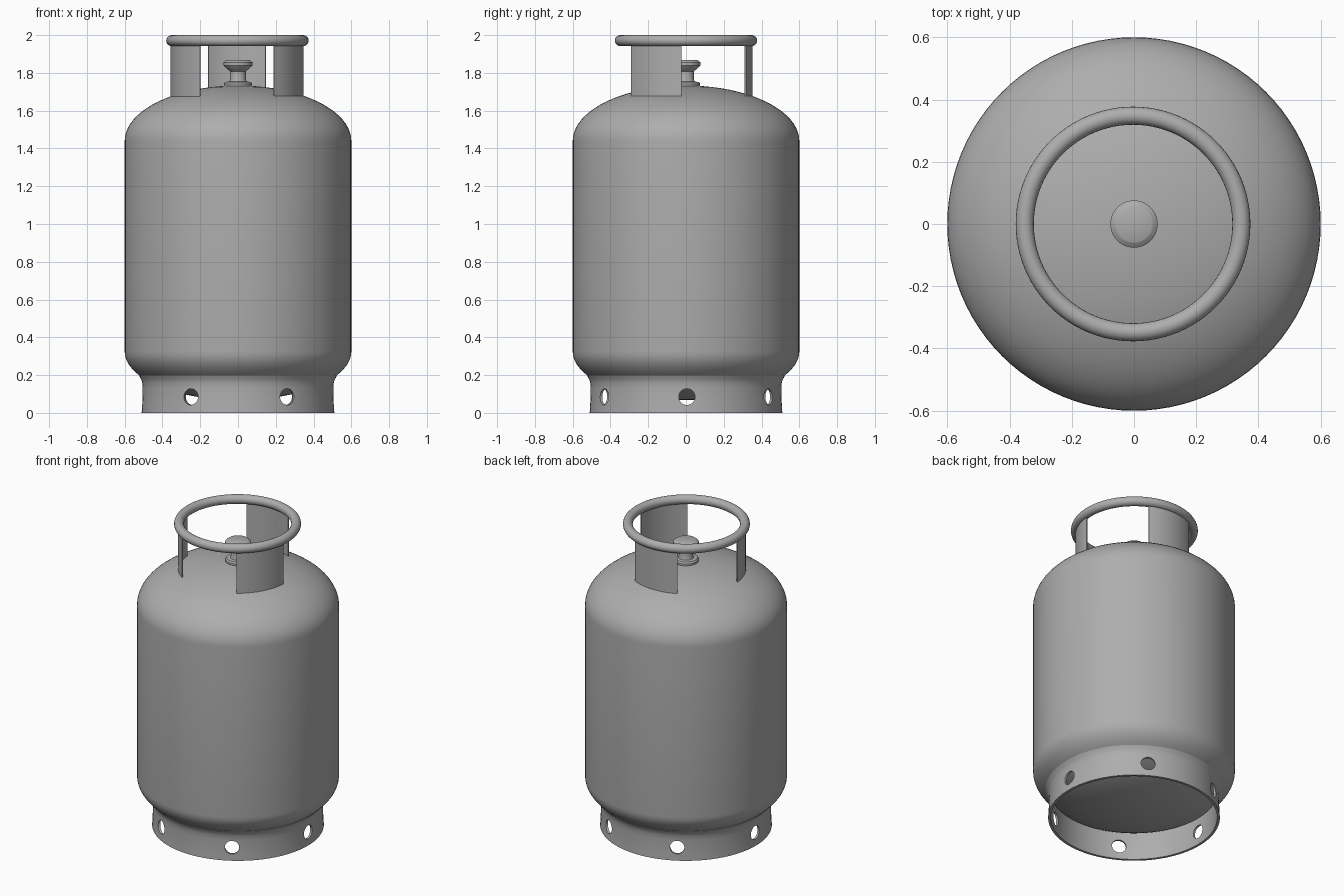
import bpy, bmesh
from math import sin, cos, pi, radians
from mathutils import Matrix, Vector

if "Cube" in bpy.data.objects:
    bpy.data.objects.remove(bpy.data.objects["Cube"])

# Mid-dark grey paint
paint = bpy.data.materials.new("grey_paint")
paint.diffuse_color = (0.42, 0.42, 0.42, 1)
paint.use_nodes = True
paint.node_tree.nodes["Principled BSDF"].inputs["Base Color"].default_value = paint.diffuse_color


def finish(bm, name, smooth=True):
    bmesh.ops.remove_doubles(bm, verts=bm.verts, dist=1e-5)
    bmesh.ops.recalc_face_normals(bm, faces=bm.faces)
    mesh = bpy.data.meshes.new(name)
    bm.to_mesh(mesh)
    bm.free()
    mesh.materials.append(paint)
    ob = bpy.data.objects.new(name, mesh)
    bpy.context.collection.objects.link(ob)
    if smooth:
        shade(ob)
    return ob


def shade(ob):
    bpy.ops.object.select_all(action='DESELECT')
    ob.select_set(True)
    bpy.context.view_layer.objects.active = ob
    bpy.ops.object.shade_smooth_by_angle(angle=radians(30))


def lathe(name, profile, closed=False, start=0, sweep=360, steps=96):
    """Spin an (r, z) profile about z; partial sweeps get end caps."""
    bm = bmesh.new()
    turn = Matrix.Rotation(radians(start), 3, 'Z')
    vs = [bm.verts.new(turn @ Vector((r, 0, z))) for r, z in profile]
    edges = [bm.edges.new(p) for p in zip(vs, vs[1:])]
    if closed:
        edges.append(bm.edges.new((vs[-1], vs[0])))
    bmesh.ops.spin(bm, geom=vs + edges, cent=(0, 0, 0), axis=(0, 0, 1),
                   angle=radians(sweep), steps=steps)
    if sweep < 360:
        bmesh.ops.holes_fill(bm, edges=[e for e in bm.edges if e.is_boundary])
    return finish(bm, name)


# Tank: straight wall with elliptical domes at both ends
R, N = 0.6, 20
quarter = [i * pi / 2 / N for i in range(N + 1)]
bottom = [(R * sin(a), 0.325 - 0.257 * cos(a)) for a in quarter]
top = [(R * cos(a), 1.44 + 0.293 * sin(a)) for a in quarter]
lathe("tank_body", bottom + top)

# Foot ring, curving out slightly to meet the tank
foot = lathe("foot_ring", [(0.494, 0), (0.51, 0), (0.507, 0.05), (0.505, 0.13),
                           (0.507, 0.16), (0.513, 0.178), (0.525, 0.198),
                           (0.50, 0.198), (0.492, 0.16)], closed=True)

# Six round vent holes through the foot ring
bm = bmesh.new()
for i in range(6):
    place = (Matrix.Translation((0.007, 0.005, 0.085)) @ Matrix.Rotation(i * pi / 3, 4, 'Z')
             @ Matrix.Translation((0.5, 0, 0)) @ Matrix.Rotation(pi / 2, 4, 'Y'))
    bmesh.ops.create_cone(bm, cap_ends=True, segments=32, radius1=0.043,
                          radius2=0.043, depth=0.12, matrix=place)
cutter = finish(bm, "vent_hole_cutter", smooth=False)
cutter.hide_render = True
cut = foot.modifiers.new("vent_holes", 'BOOLEAN')
cut.operation, cut.object, cut.solver = 'DIFFERENCE', cutter, 'EXACT'
bpy.context.view_layer.objects.active = foot
bpy.ops.object.modifier_apply(modifier=cut.name)
bpy.data.objects.remove(cutter)
shade(foot)

# Three curved guard plates carrying the handle
for name, mid in (("back", 90), ("left", 210), ("right", 330)):
    plate = lathe(name + "_guard_plate", [(0.345, 1.669), (0.352, 1.669), (0.352, 1.965),
                                          (0.345, 1.965)],
                  closed=True, start=mid - 26, sweep=52, steps=16)
    plate.location.x = -0.005

# Round handle ring
ring = lathe("handle_ring", [(0.348 + 0.029 * cos(i * pi / 10), 1.971 + 0.029 * sin(i * pi / 10))
                             for i in range(20)], closed=True)
ring.location.x = -0.003

# Valve: flange, stem and bevelled knob
lathe("valve", [(0, 1.71), (0.075, 1.71), (0.075, 1.742), (0.068, 1.752), (0.046, 1.754),
                (0.042, 1.765), (0.042, 1.808), (0.05, 1.815), (0.071, 1.833),
                (0.076, 1.84), (0.076, 1.856), (0.062, 1.867),
                (0.058, 1.869), (0, 1.869)], steps=48)
